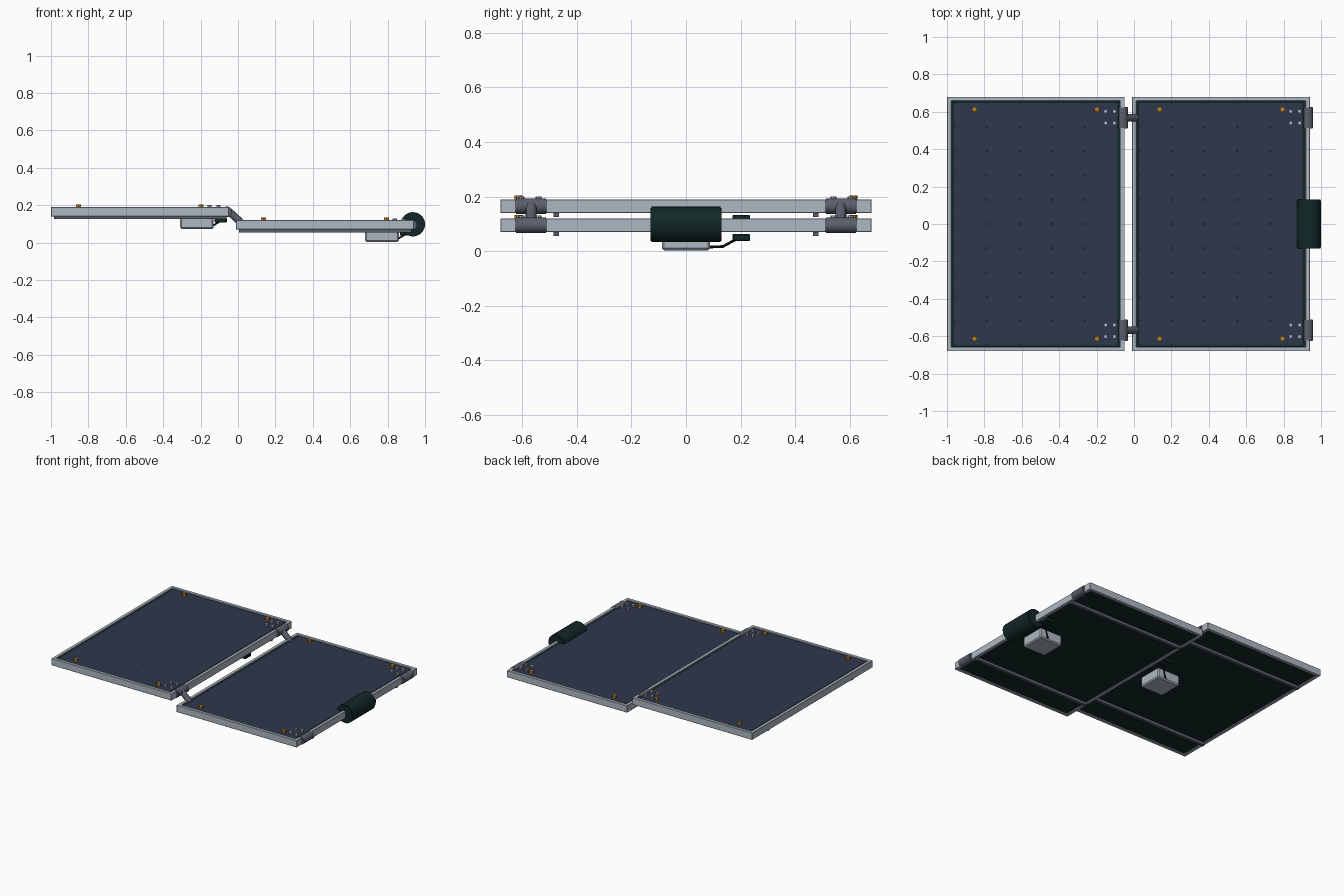
import bpy, bmesh, math
from mathutils import Vector

if "Cube" in bpy.data.objects:
    bpy.data.objects.remove(bpy.data.objects["Cube"])


def mat(name, r, g, b):
    m = bpy.data.materials.new(name)
    m.diffuse_color = (r, g, b, 1)
    m.use_nodes = True
    m.node_tree.nodes["Principled BSDF"].inputs["Base Color"].default_value = m.diffuse_color
    return m


ALU = mat("light aluminium", 0.42, 0.48, 0.54)
CELL = mat("navy cells", 0.028, 0.038, 0.075)
DARK = mat("dark green black", 0.006, 0.02, 0.02)
STEEL = mat("hinge grey", 0.10, 0.115, 0.15)
AMBER = mat("amber screws", 0.50, 0.22, 0.015)


def make(name, bm, m, smooth=False):
    me = bpy.data.meshes.new(name)
    bm.to_mesh(me)
    bm.free()
    me.materials.append(m)
    ob = bpy.data.objects.new(name, me)
    bpy.context.collection.objects.link(ob)
    if smooth:
        bpy.context.view_layer.objects.active = ob
        bpy.ops.object.select_all(action='DESELECT')
        ob.select_set(True)
        bpy.ops.object.shade_smooth_by_angle(angle=math.radians(35))
    return ob


def box(name, lo, hi, m, bevel=0.0):
    bm = bmesh.new()
    bmesh.ops.create_cube(bm, size=1)
    for v in bm.verts:
        v.co = Vector([(a + b) / 2 + c * (b - a) for a, b, c in zip(lo, hi, v.co)])
    if bevel:
        bmesh.ops.bevel(bm, geom=bm.edges[:], offset=bevel, segments=1, affect='EDGES')
    return make(name, bm, m)


def rod(name, a, b, r, m, sides=24, bevel=0.0):
    # capped cylinder between two points
    a, b = Vector(a), Vector(b)
    bm = bmesh.new()
    bmesh.ops.create_cone(bm, cap_ends=True, segments=sides, radius1=r, radius2=r,
                          depth=(b - a).length)
    if bevel:
        rims = [e for e in bm.edges if abs(e.verts[0].co.z - e.verts[1].co.z) < 1e-5]
        bmesh.ops.bevel(bm, geom=rims, offset=bevel, segments=2, affect='EDGES')
    bm.transform((b - a).to_track_quat('Z', 'Y').to_matrix().to_4x4())
    bmesh.ops.translate(bm, verts=bm.verts, vec=(a + b) / 2)
    return make(name, bm, m, sides > 8)


def ring_frame(name, cx, hx, hy, w, z0, z1):
    # rectangular frame with mitred corners
    bm = bmesh.new()
    corners = [(-1, -1), (1, -1), (1, 1), (-1, 1)]
    prof = [(0, z0), (0, z1), (w, z1), (w, z0)]
    rows = [[bm.verts.new((cx + sx * (hx - i), sy * (hy - i), z)) for i, z in prof]
            for sx, sy in corners]
    for k in range(4):
        for j in range(4):
            n, i = (k + 1) % 4, (j + 1) % 4
            bm.faces.new((rows[k][j], rows[n][j], rows[n][i], rows[k][i]))
    bmesh.ops.recalc_face_normals(bm, faces=bm.faces)
    bmesh.ops.bevel(bm, geom=bm.edges[:], offset=0.002, segments=1, affect='EDGES')
    return make(name, bm, ALU)


def cells(name, x0, y0, nx, ny, sx, sy, z, c):
    # grid of flat cells with clipped corners
    bm = bmesh.new()
    for i in range(nx):
        for j in range(ny):
            a, b = x0 + i * sx, y0 + j * sy
            A, B = a + sx, b + sy
            pts = [(a + c, b), (A - c, b), (A, b + c), (A, B - c),
                   (A - c, B), (a + c, B), (a, B - c), (a, b + c)]
            bm.faces.new([bm.verts.new((x, y, z)) for x, y in pts])
    return make(name, bm, CELL)


def panel(tag, dx, dz):
    n = lambda s: f"{tag}_{s}"
    p = lambda x, y, z: (x + dx, y, z + dz)
    cx = -0.525
    ring_frame(n("frame"), cx + dx, 0.475, 0.68, 0.023, 0.14 + dz, 0.19 + dz)
    box(n("backing_sheet"), p(-0.98, -0.66, 0.145), p(-0.07, 0.66, 0.183), DARK)
    cells(n("cells"), cx - 0.437 + dx, -0.648, 5, 10, 0.1748, 0.1296, 0.1845 + dz, 0.009)
    # rails under the panel
    for y in (-0.475, 0.475):
        box(n("rail"), p(-0.985, y - 0.01, 0.125), p(-0.062, y + 0.01, 0.148), STEEL)
    # junction box, cable and plug
    box(n("junction_box"), p(-0.31, -0.088, 0.073), p(-0.13, 0.088, 0.148), ALU, 0.008)
    path = [p(-0.20, 0.08, 0.085), p(-0.14, 0.135, 0.087), p(-0.09, 0.19, 0.117)]
    for a, b in zip(path, path[1:]):
        rod(n("cable"), a, b, 0.005, DARK, 10)
    box(n("plug"), p(-0.125, 0.17, 0.108), p(-0.06, 0.235, 0.133), DARK, 0.003)
    # corner screws
    for x in (-0.853, -0.197):
        for y in (-0.613, 0.613):
            rod(n("corner_screw"), p(x, y, 0.18), p(x, y, 0.203), 0.015, AMBER, 6)
    # hinge barrels with bolts
    for s in (-1, 1):
        rod(n("hinge_barrel"), p(-0.06, s * 0.51, 0.165), p(-0.06, s * 0.625, 0.165),
            0.028, STEEL, 24, 0.003)
        for x in (-0.152, -0.105):
            for y in (0.54, 0.602):
                rod(n("hinge_bolt"), p(x, s * y, 0.18), p(x, s * y, 0.200), 0.011, ALU, 8)


panel("upper_panel", 0, 0)
panel("lower_panel", 0.99, -0.07)

# links joining the two panels
for s in (-1, 1):
    a, b = Vector((-0.05, s * 0.567, 0.168)), Vector((0.008, s * 0.567, 0.115))
    rod("hinge_link", a, b, 0.02, STEEL, 20)
    bm = bmesh.new()
    bmesh.ops.create_uvsphere(bm, u_segments=20, v_segments=10, radius=0.02)
    bmesh.ops.translate(bm, verts=bm.verts, vec=b)
    make("hinge_link_end", bm, STEEL, True)

# roller handle on the outer edge
rod("roller", (0.935, -0.13, 0.098), (0.935, 0.13, 0.098), 0.065, DARK, 32, 0.004)
